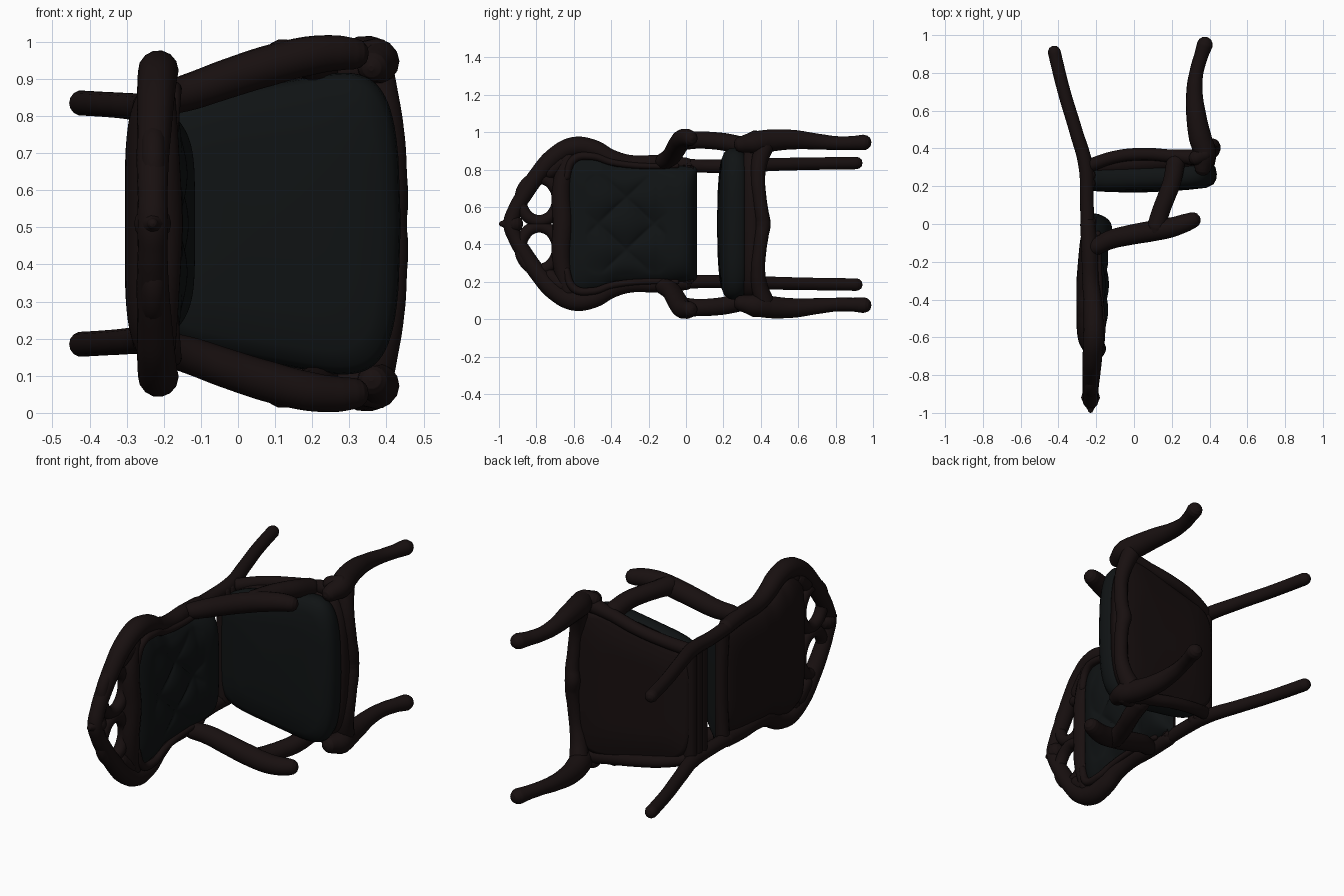
import bpy, bmesh, math
from mathutils import Vector

if "Cube" in bpy.data.objects:
    bpy.data.objects.remove(bpy.data.objects["Cube"])

C = 0.51  # mirror plane height: the chair lies on its side


def material(name, rgb):
    m = bpy.data.materials.new(name)
    m.diffuse_color = (*rgb, 1)
    m.use_nodes = True
    m.node_tree.nodes["Principled BSDF"].inputs["Base Color"].default_value = m.diffuse_color
    return m


WOOD = material("dark_wood", (0.009, 0.005, 0.005))
LEATHER = material("black_leather", (0.005, 0.0065, 0.007))


def tube(name, pts, mat=WOOD, caps=True, cyclic=False):
    """Smooth tube through (x, y, z, radius) points with rounded ends."""
    pts = [tuple(p) for p in pts]
    if caps and not cyclic:
        def cap(end, prev):
            e, r = Vector(end[:3]), end[3]
            d = (e - Vector(prev[:3])).normalized()
            return [(*(e + d * r * f), r * g) for f, g in
                    ((0.45, 0.88), (0.8, 0.6), (0.98, 0.15))]
        pts = cap(pts[0], pts[1])[::-1] + pts + cap(pts[-1], pts[-2])
    cu = bpy.data.curves.new(name, 'CURVE')
    cu.dimensions = '3D'
    cu.bevel_depth = 1
    cu.bevel_resolution = 5
    cu.resolution_u = 8
    cu.use_fill_caps = not cyclic
    sp = cu.splines.new('BEZIER')
    sp.bezier_points.add(len(pts) - 1)
    sp.use_cyclic_u = cyclic
    for b, p in zip(sp.bezier_points, pts):
        b.co = p[:3]
        b.radius = p[3]
        b.handle_left_type = b.handle_right_type = 'AUTO'
    ob = bpy.data.objects.new(name, cu)
    bpy.context.collection.objects.link(ob)
    cu.materials.append(mat)
    bpy.ops.object.select_all(action='DESELECT')
    ob.select_set(True)
    bpy.context.view_layer.objects.active = ob
    bpy.ops.object.convert(target='MESH')
    bpy.ops.object.shade_smooth()


def pair(name, pts):
    """Tube on both sides; points are (x, y, distance from middle, radius)."""
    for s, side in ((1, "left"), (-1, "right")):
        tube(f"{name}_{side}", [(x, y, C + s * d, r) for x, y, d, r in pts])


def surface(name, rows, mat, closed=False):
    """Skin a grid of points given as rows."""
    bm = bmesh.new()
    vs = [[bm.verts.new(p) for p in row] for row in rows]
    n = len(rows[0])
    for a, b in zip(vs, vs[1:]):
        for i in range(n if closed else n - 1):
            j = (i + 1) % n
            bm.faces.new((a[i], a[j], b[j], b[i]))
    bmesh.ops.remove_doubles(bm, verts=bm.verts, dist=1e-5)
    bmesh.ops.recalc_face_normals(bm, faces=bm.faces)
    for f in bm.faces:
        f.smooth = True
    me = bpy.data.meshes.new(name)
    bm.to_mesh(me)
    bm.free()
    me.materials.append(mat)
    bpy.context.collection.objects.link(bpy.data.objects.new(name, me))


def lerp(table, v):
    for (a, fa), (b, fb) in zip(table, table[1:]):
        if v <= b:
            t = max(0, (v - a) / (b - a))
            t = t * t * (3 - 2 * t)
            return fa + (fb - fa) * t
    return table[-1][1]


# Back frame: posts, waist and arched crest in one run
half = [(-0.245, 0.0, .315, .04), (-0.235, -0.15, .325, .043), (-0.23, -0.3, .325, .044),
        (-0.22, -0.4, .35, .048), (-0.215, -0.5, .40, .052), (-0.215, -0.6, .41, .055),
        (-0.22, -0.7, .36, .052), (-0.225, -0.79, .265, .047), (-0.23, -0.865, .155, .043),
        (-0.23, -0.915, .07, .04)]
frame = [(x, y, C + d, r) for x, y, d, r in half] + [(-0.23, -0.935, C, .042)] \
    + [(x, y, C - d, r) for x, y, d, r in reversed(half)]
tube("back_frame", frame)
tube("crest_tip", [(-0.23, -0.92, C, .05), (-0.23, -0.955, C, .034), (-0.23, -0.985, C, .015)])

# Pierced crest: a ring around each opening, and the rails below
for s, side in ((1, "left"), (-1, "right")):
    ring = []
    for i in range(10):
        a = 2 * math.pi * i / 10
        ring.append((-0.228, -0.785 + 0.099 * math.cos(a),
                     C + s * 0.13 + 0.115 * math.sin(a), .033))
    tube(f"crest_ring_{side}", ring, cyclic=True)
pair("crest_shoulder", [(-0.225, -0.73, .28, .042), (-0.222, -0.66, .33, .05)])
tube("crest_rail", [(-0.215, -0.63, C + .36, .045), (-0.208, -0.665, C + .2, .05),
                    (-0.203, -0.66, C, .055), (-0.208, -0.665, C - .2, .05),
                    (-0.215, -0.63, C - .36, .045)])
tube("back_bottom_rail", [(-0.235, 0.01, C + .3, .036), (-0.225, 0.015, C, .036),
                          (-0.235, 0.01, C - .3, .036)])
pair("back_inner_trim", [(-0.18, -0.64, .25, .02), (-0.175, -0.6, .345, .022),
                         (-0.172, -0.5, .36, .02), (-0.18, -0.4, .33, .018),
                         (-0.185, -0.25, .31, .016), (-0.19, -0.05, .31, .014)])

# Tufted back cushion and plain rear panel
WIDTH = [(-0.66, .36), (-0.55, .385), (-0.48, .37), (-0.36, .325), (-0.1, .32), (0.05, .31)]


def back_pad(name, y0, y1, depth, mat):
    rows = []
    for i in range(81):
        v = i / 80
        y = y0 + (y1 - y0) * v
        row = []
        for j in range(81):
            u = j / 40 - 1
            d = u * lerp(WIDTH, y)
            e = (1 - abs(u) ** 5) * (1 - abs(2 * v - 1) ** 7)
            row.append((depth(y, d, e), y, C + d))
        rows.append(row)
    surface(name, rows, mat)


def tufted(y, d, e):
    p, q = (y + 0.32) / 0.15 + d / 0.14, (y + 0.32) / 0.15 - d / 0.14
    quilt = (abs(math.cos(math.pi * p / 2)) * abs(math.cos(math.pi * q / 2))) ** 0.5
    region = max(0, 1 - (d / 0.27) ** 4) * max(0, 1 - ((y + 0.32) / 0.22) ** 4)
    return -0.225 + (0.08 + 0.05 * max(0, 1 + y / 0.15)) * e ** 0.7 \
        + region * (0.012 - 0.034 * (1 - quilt))


back_pad("back_cushion", -0.65, 0.06, tufted, LEATHER)
back_pad("back_panel", -0.69, 0.04,
         lambda y, d, e: -0.225 - 0.08 * e ** 0.6 + 0.025 * max(0, y + 0.3) / 0.3, WOOD)


# Seat: upholstered cushion on a wooden rail, wider at the front
def seat(name, layers, mat, slope):
    rows = []
    for k, y in layers:
        row = []
        for i in range(80):
            a = 2 * math.pi * i / 80
            c, s = math.cos(a), math.sin(a)
            ex = math.copysign(abs(c) ** 0.36, c)
            ez = math.copysign(abs(s) ** 0.36, s)
            x = 0.07 + k * (0.33 * ex + 0.035 * max(0, ex) * (1 - ez * ez))
            row.append((x, y + slope * ex * k, C + k * (0.37 + 0.06 * ex * k) * ez))
        rows.append(row)
    surface(name, rows, mat, closed=True)


seat("seat_rail", [(0, .375), (.5, .375), (.93, .375), (.98, .365), (1, .33),
                   (.98, .29), (.9, .28), (0, .28)], WOOD, 0.025)
seat("seat_cushion", [(0, .31), (.95, .31), (.99, .29), (1.01, .255), (1, .225),
                      (.96, .2), (.86, .183), (.6, .175), (.3, .17), (0, .168)], LEATHER, 0.01)

# Carved front apron with a swollen middle, and side rails
side = [(0.37, 0.42, .415, .05), (0.39, 0.395, .34, .044), (0.41, 0.385, .25, .038),
        (0.42, 0.395, .13, .036), (0.422, 0.405, .06, .037)]
tube("front_apron", [(x, y, C + d, r) for x, y, d, r in side] + [(0.415, 0.412, C, .041)]
     + [(x, y, C - d, r) for x, y, d, r in reversed(side)])
pair("side_rail", [(-0.235, 0.31, .305, .035), (-0.1, 0.355, .34, .033),
                   (0.05, 0.37, .37, .033), (0.2, 0.36, .4, .034), (0.36, 0.35, .425, .045)])
for y in (0.215, 0.26, 0.305):
    tube("rear_rail", [(-0.24, y, C + .3, .036), (-0.24, y, C - .3, .036)])

# Legs: curved in front, straight and raked behind
pair("front_leg", [(0.365, 0.3, .425, .045), (0.375, 0.37, .436, .06), (0.35, 0.46, .446, .06),
                   (0.33, 0.57, .45, .053), (0.32, 0.7, .44, .043), (0.33, 0.8, .432, .037),
                   (0.355, 0.89, .432, .037), (0.375, 0.95, .435, .042)])
pair("rear_leg", [(-0.245, -0.05, .315, .036), (-0.25, 0.12, .308, .036),
                  (-0.255, 0.3, .312, .038), (-0.31, 0.5, .318, .035),
                  (-0.37, 0.7, .322, .034), (-0.422, 0.91, .325, .034)])
pair("knee_scroll", [(0.33, 0.35, .45, .04), (0.375, 0.37, .458, .042)])

# Arms and their leaning supports
pair("arm", [(-0.2, -0.12, .335, .045), (-0.13, -0.085, .355, .05), (-0.03, -0.06, .39, .053),
             (0.08, -0.04, .425, .055), (0.19, -0.02, .452, .053), (0.27, 0.005, .46, .048),
             (0.31, 0.02, .458, .043)])
pair("arm_support", [(0.12, -0.02, .445, .052), (0.14, 0.06, .448, .047),
                     (0.17, 0.14, .445, .047), (0.2, 0.22, .435, .048), (0.22, 0.32, .41, .05)])
